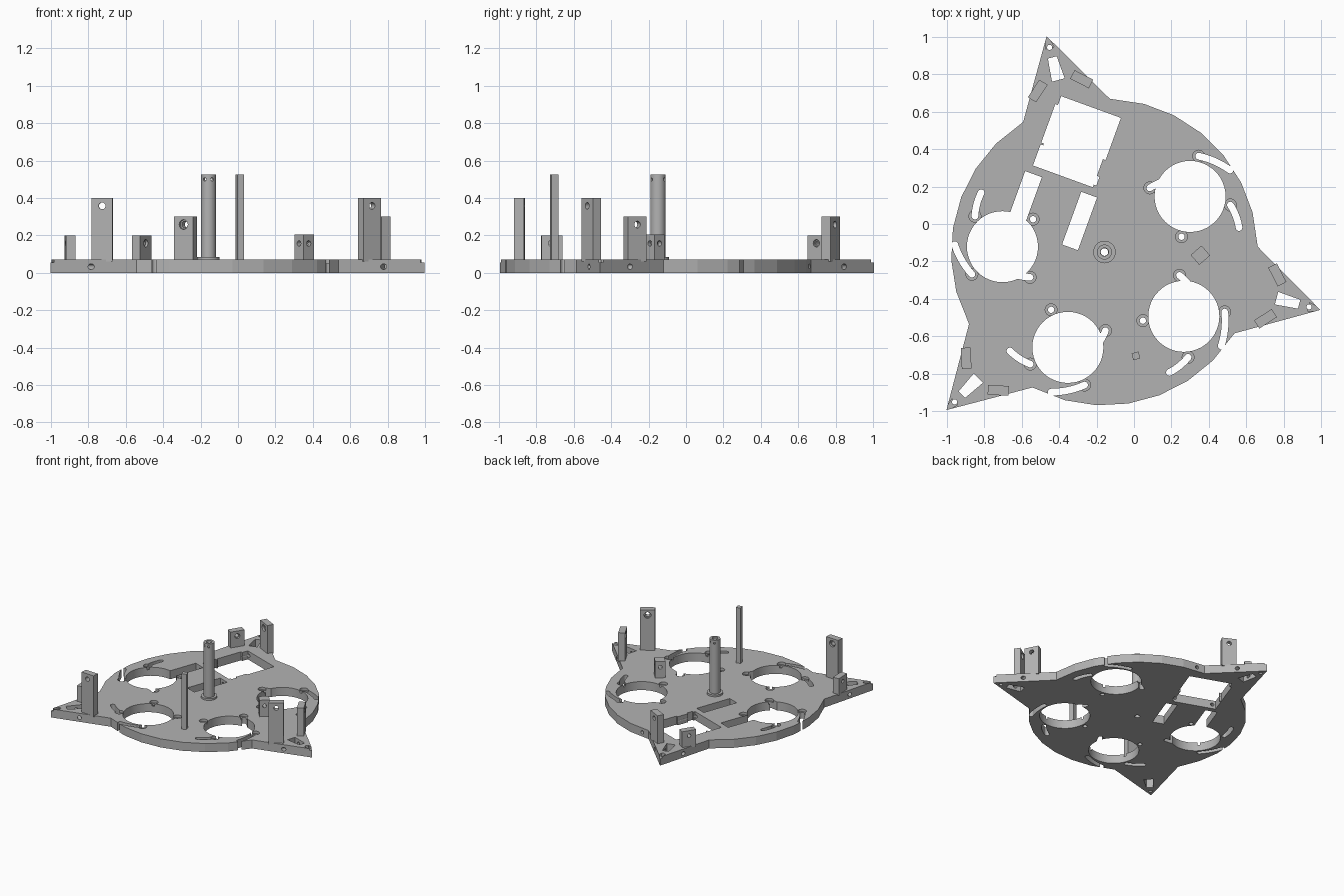
import bpy, bmesh
from math import radians, cos, sin, pi
from mathutils import Matrix, Vector

cube = bpy.data.objects.get("Cube")
if cube:
    bpy.data.objects.remove(cube)

HUB = Vector((-0.158, -0.15))
THICK = 0.07

grey = bpy.data.materials.new("plastic_grey")
grey.use_nodes = True
grey.diffuse_color = (0.45, 0.45, 0.45, 1)
grey.node_tree.nodes["Principled BSDF"].inputs["Base Color"].default_value = (0.45, 0.45, 0.45, 1)


def polar(r, deg, centre=(0, 0)):
    return Vector(centre) + Vector((cos(radians(deg)), sin(radians(deg)))) * r


def finish(name, bm):
    bmesh.ops.recalc_face_normals(bm, faces=bm.faces)
    mesh = bpy.data.meshes.new(name)
    bm.to_mesh(mesh)
    bm.free()
    mesh.materials.append(grey)
    ob = bpy.data.objects.new(name, mesh)
    bpy.context.collection.objects.link(ob)
    return ob


def prism(name, pts, z0, z1):
    bm = bmesh.new()
    face = bm.faces.new([bm.verts.new((p[0], p[1], z0)) for p in pts])
    top = bmesh.ops.extrude_face_region(bm, geom=[face])["geom"]
    bmesh.ops.translate(bm, verts=[v for v in top if isinstance(v, bmesh.types.BMVert)],
                        vec=(0, 0, z1 - z0))
    return finish(name, bm)


def disc(name, centre, r, z0, z1, sides=24):
    return prism(name, [polar(r, 360 * i / sides, centre) for i in range(sides)], z0, z1)


def quad(centre, length, width, deg, taper=1.0):
    """Rectangle with its length along deg; taper narrows the far end."""
    u, v = polar(1, deg), polar(1, deg + 90)
    c, l, w = Vector(centre), length / 2, width / 2
    return [c - u * l - v * w, c + u * l - v * w * taper,
            c + u * l + v * w * taper, c - u * l + v * w]


def rod(centre, z, r, length, deg, sides=20):
    """Horizontal cylinder used for drilling."""
    bm = bmesh.new()
    m = (Matrix.Translation((centre[0], centre[1], z)) @ Matrix.Rotation(radians(deg), 4, 'Z')
         @ Matrix.Rotation(pi / 2, 4, 'Y'))
    bmesh.ops.create_cone(bm, cap_ends=True, segments=sides, radius1=r, radius2=r,
                          depth=length, matrix=m)
    return finish("drill", bm)


def through(pts):
    return prism("cutter", pts, -0.05, 0.15)


def arc_slot(pivot, r, a0, a1, w, n=10):
    """Curved slot with round ends."""
    ends = [polar(r, a0, pivot), polar(r, a1, pivot)]
    pts = [polar(r + w, a0 + (a1 - a0) * i / n, pivot) for i in range(n + 1)]
    pts += [polar(w, a1 - 180 * i / 6, ends[1]) for i in range(1, 6)]
    pts += [polar(r - w, a1 + (a0 - a1) * i / n, pivot) for i in range(n + 1)]
    pts += [polar(w, a0 + 180 - 180 * i / 6, ends[0]) for i in range(1, 6)]
    return through(pts)


def carve(ob, cutters):
    bpy.context.view_layer.objects.active = ob
    for c in cutters:
        mod = ob.modifiers.new("cut", 'BOOLEAN')
        mod.operation, mod.solver, mod.object = 'DIFFERENCE', 'EXACT', c
        bpy.ops.object.modifier_apply(modifier=mod.name)
        bpy.data.objects.remove(c)


def smooth(ob):
    bpy.ops.object.select_all(action='DESELECT')
    ob.select_set(True)
    bpy.context.view_layer.objects.active = ob
    bpy.ops.object.shade_smooth_by_angle(angle=radians(20 if ob.name != "base_plate" else 11))


# Base plate: faceted disc with three pointed corners
SPIKES = (105, 225, 345)
outline = []
for k in range(30):
    a = 3 + 12 * k
    if all(abs((a - s + 180) % 360 - 180) > 19 for s in SPIKES):
        outline.append((a, 0.82))
for s in SPIKES:
    outline += [(s - 17, 0.82), (s, 1.195), (s + 17, 0.82)]
plate = prism("base_plate", [polar(r, a, HUB) for a, r in sorted(outline)], 0, THICK)

cuts = [disc("cutter", HUB, 0.02, -0.05, 0.15)]

# Four motor openings, each with a pivot hole and three adjustment slots
for a in (33, -39, -111, 177):
    c = polar(0.546, a, HUB)
    cuts.append(disc("cutter", c, 0.19, -0.05, 0.15, 48))
    pivot = polar(0.22, a - 135, c)
    for turn in (-135, -45, 45, 135):
        cuts.append(disc("cutter", polar(0.22, a + turn, c), 0.032, THICK - 0.02, 0.12))
    cuts.append(disc("cutter", pivot, 0.017, -0.05, 0.15))
    # start angles of the slots as seen from the pivot
    for turn in (-45, 45, 135):
        d = polar(0.22, a + turn, c) - pivot
        start = a + (turn - 135) / 2 + 90
        cuts.append(arc_slot(pivot, d.length, start, start - 24, 0.018))

# Battery window, its corner clearances and two long side windows
RECT = Vector((-0.305, 0.44))
ru, rv = polar(1, -20), polar(1, 70)
cuts.append(through(quad(RECT, 0.40, 0.325, 70)))
for sx in (-1, 1):
    for y, l in ((-0.14, 0.12), (0.04, 0.22)) if sx < 0 else ((0.08, 0.24), (-0.16, 0.05)):
        cuts.append(through(quad(RECT + ru * sx * 0.155 + rv * y, l, 0.045, 70)))
    cuts.append(rod(RECT + ru * sx * 0.15 + rv * 0.02, 0.035, 0.014, 0.56, 70))
cuts.append(through(quad((-0.585, 0.135), 0.28, 0.095, 70)))
cuts.append(through(quad((-0.291, 0.016), 0.30, 0.09, 70)))

# Corner details: tapered window, lowered tip, screw hole, cross drilling
for s in SPIKES:
    cuts.append(through(quad(polar(1.015, s, HUB), 0.125, 0.07, s, 0.7)))
    cuts.append(prism("cutter", quad(polar(1.17, s, HUB), 0.08, 0.045, s, 0.1), 0.055, 0.12))
    cuts.append(disc("cutter", polar(1.133, s, HUB), 0.014, -0.05, 0.15, 16))
    cuts.append(rod(polar(1.0, s, HUB), 0.033, 0.015, 0.4, s + 90))
carve(plate, cuts)
smooth(plate)

# Upright brackets: a pair on every corner, drilled near the top
HEIGHTS = {105: (0.30, 0.20), 225: (0.20, 0.40), 345: (0.40, 0.30)}
for s in SPIKES:
    for side, top in zip((-1, 1), HEIGHTS[s]):
        c = polar(0.932, s + 7.5 * side, HUB)
        facing = s - 48 * side
        b = prism("corner_bracket", quad(c, 0.112, 0.052, facing), 0.06, top)
        r = 0.02 if top < 0.25 else 0.026
        inner = c - polar(0.026, facing + 90) * side
        carve(b, [rod(c, top - 0.042, r * 0.7, 0.2, facing + 90),
                  rod(inner, top - 0.042, r, 0.03, facing + 90)])
        smooth(b)

# Short sensor block on the deck
block = prism("sensor_block", quad((0.355, -0.167), 0.077, 0.07, 41), 0.06, 0.205)
carve(block, [rod((0.355, -0.167), 0.157, 0.015, 0.2, a) for a in (41, 131)])
smooth(block)

# Thin square post
prism("thin_post", quad((0.01, -0.705), 0.038, 0.038, 15), 0.06, 0.525)

# Central hollow mast with flange and cross holes
flange = disc("mast_flange", HUB, 0.06, 0.06, 0.085, 32)
carve(flange, [disc("cutter", HUB, 0.022, 0, 0.2)])
mast = disc("mast", HUB, 0.04, 0.065, 0.525, 32)
carve(mast, [disc("cutter", HUB, 0.022, 0, 0.6)]
      + [rod(HUB, 0.5, 0.009, 0.2, a, 12) for a in (60, 120)])
smooth(flange)
smooth(mast)
